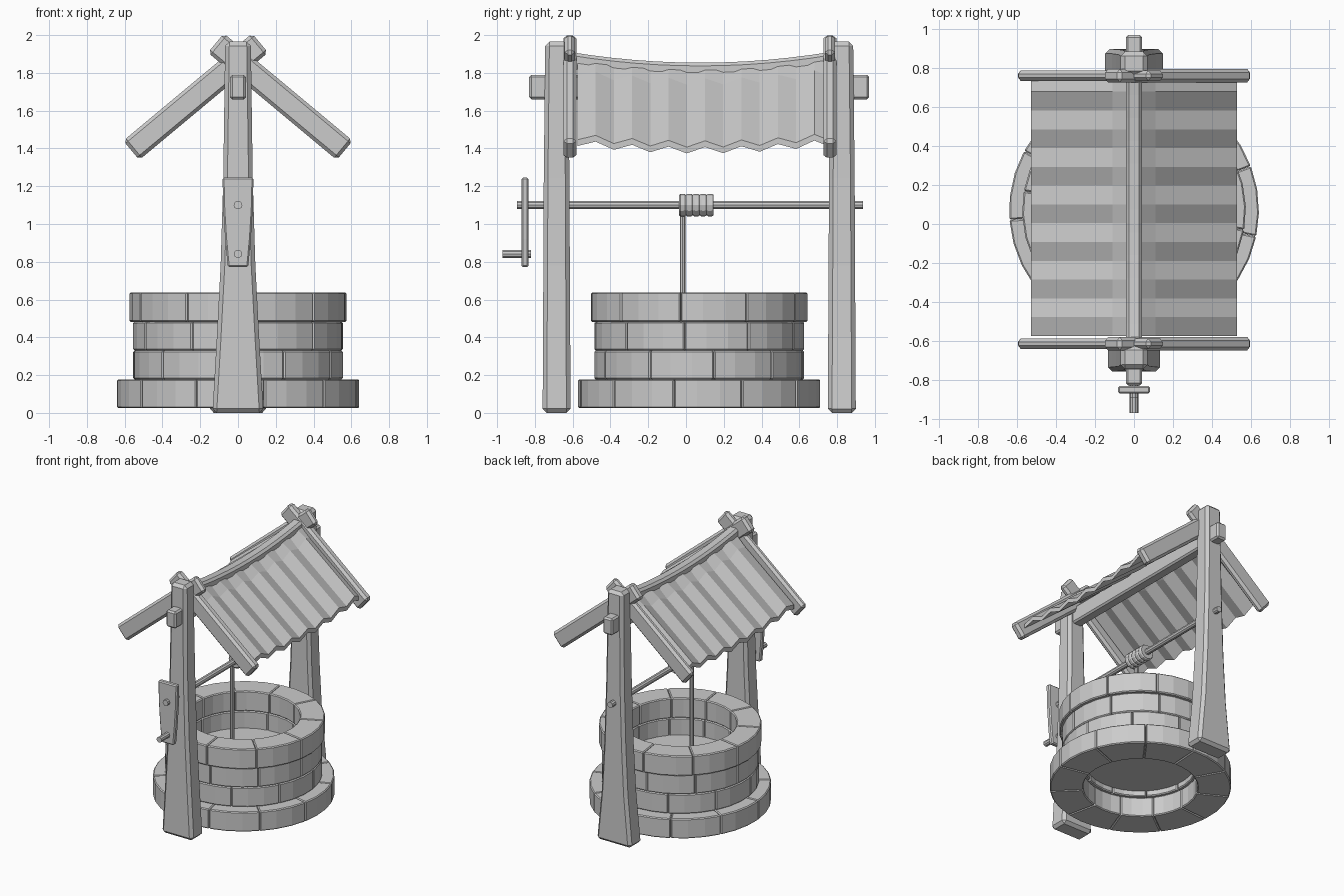
import bpy, bmesh, math
from mathutils import Vector

if "Cube" in bpy.data.objects:
    bpy.data.objects.remove(bpy.data.objects["Cube"])

YC = 0.07          # centre of the stone ring and roof along y
mat = bpy.data.materials.new("plain grey")
mat.diffuse_color = (0.6, 0.6, 0.6, 1)
mat.use_nodes = True
mat.node_tree.nodes["Principled BSDF"].inputs["Base Color"].default_value = mat.diffuse_color


def finish(name, bm, bevel=0.0):
    bmesh.ops.recalc_face_normals(bm, faces=bm.faces[:])
    me = bpy.data.meshes.new(name)
    bm.to_mesh(me)
    bm.free()
    me.materials.append(mat)
    ob = bpy.data.objects.new(name, me)
    bpy.context.collection.objects.link(ob)
    if bevel:
        m = ob.modifiers.new("bevel", 'BEVEL')
        m.width = bevel
        m.segments = 1
        m.limit_method = 'ANGLE'
        m.angle_limit = math.radians(40)
    return ob


def loft(bm, rings):
    """Skin a list of equal-length point loops and cap both ends."""
    vs = [[bm.verts.new(p) for p in r] for r in rings]
    n = len(vs[0])
    for a, b in zip(vs, vs[1:]):
        for i in range(n):
            j = (i + 1) % n
            bm.faces.new((a[i], a[j], b[j], b[i]))
    bm.faces.new(vs[0][::-1])
    bm.faces.new(vs[-1])


def rect(cx, cy, hx, hy, z):
    return [(cx - hx, cy - hy, z), (cx + hx, cy - hy, z),
            (cx + hx, cy + hy, z), (cx - hx, cy + hy, z)]


def rod(name, profile, x, z, sides=10):
    """Lathe along y from (y, radius) pairs."""
    bm = bmesh.new()
    loft(bm, [[(x + r * math.cos(2 * math.pi * i / sides), y,
                z + r * math.sin(2 * math.pi * i / sides)) for i in range(sides)]
              for y, r in profile])
    return finish(name, bm)


# stone courses, each made of separate curved blocks
def course(name, z0, z1, r_in, r_out, count, start):
    bm = bmesh.new()
    step = 2 * math.pi / count
    gap = 0.001 / r_out
    for k in range(count):
        rings = []
        for s in range(4):
            a = math.radians(start) + k * step + gap + (step - 2 * gap) * s / 3
            c, d = math.cos(a), math.sin(a)
            rings.append([(r * c, YC + r * d, z) for r, z in
                          ((r_in, z0), (r_out, z0), (r_out, z1), (r_in, z1))])
        loft(bm, rings)
    finish(name, bm, 0.007)


course("base_stones", 0.025, 0.178, 0.405, 0.642, 11, -12)
course("lower_stones", 0.178, 0.33, 0.388, 0.556, 10, 8)
course("middle_stones", 0.33, 0.482, 0.40, 0.556, 10, -8)
course("rim_stones", 0.482, 0.638, 0.40, 0.575, 10, -10)

# water filling the well
bm = bmesh.new()
loft(bm, [[(0.41 * math.cos(i * math.pi / 16), YC + 0.41 * math.sin(i * math.pi / 16), z)
           for i in range(32)] for z in (0.22, 0.35)])
finish("water", bm)

# tapered posts
for name, y, foot in (("front_post", -0.685, 0.135), ("back_post", 0.825, 0.15)):
    bm = bmesh.new()
    levels = ((0.0, foot, 0.074), (0.4, 0.112, 0.072), (0.78, 0.092, 0.07),
              (1.24, 0.078, 0.068), (1.965, 0.068, 0.06))
    loft(bm, [rect(0, y, hx, hy, z) for z, hx, hy in levels])
    finish(name, bm, 0.022)

# tie beam running through both posts
bm = bmesh.new()
loft(bm, [rect(0, YC, 0.042, 0.9, z) for z in (1.66, 1.79)])
finish("tie_beam", bm, 0.012)

# crossed rafters at both roof ends
u = Vector((0.66, 0, 0.55)).normalized()
w = Vector((-u.z, 0, u.x))
for place, y in (("front", -0.615), ("back", 0.762)):
    for side, s, t in (("left", 1, 0.027), ("right", -1, 0.034)):
        bm = bmesh.new()
        rings = []
        for p in (Vector((-0.565, 0, 1.39)), Vector((0.117, 0, 1.958))):
            ring = []
            for a, b in ((-1, -1), (1, -1), (1, 1), (-1, 1)):
                q = p + w * (0.066 * a)
                ring.append((s * q.x, y + t * b, q.z))
            rings.append(ring)
        loft(bm, rings)
        finish(f"{place}_{side}_rafter", bm, 0.018)


def sag(y):
    return 0.055 * (1 - ((y - 0.075) / 0.68) ** 2)


# corrugated, sagging roof sheets, flattening out under the ridge
ys = [-0.575 + 0.0965 * i for i in range(14)] + [0.745]
for side, s in (("left", -1), ("right", 1)):
    bm = bmesh.new()
    rings = []
    for i, y in enumerate(ys):
        wave = 0.017 if i % 2 else -0.017
        ring = []
        for x, off in ((0.0, -0.015), (0.11, -0.015), (0.53, -0.015),
                       (0.53, 0.018), (0.11, 0.018), (0.0, 0.018)):
            amp = wave * min(1, x / 0.11)
            ring.append((s * x, y, 1.878 - 0.81 * x - sag(y) * (1 - 0.4 * x) + amp + off))
        rings.append(ring)
    loft(bm, rings)
    finish(f"{side}_roof_sheet", bm)

# sagging ridge pole
bm = bmesh.new()
rings = []
for i in range(13):
    y = -0.63 + 1.41 * i / 12
    z = 1.862 - sag(y)
    rings.append([(-0.042, y, z - 0.04), (0.042, y, z - 0.04), (0.042, y, z + 0.03),
                  (0.026, y, z + 0.047), (-0.026, y, z + 0.047), (-0.042, y, z + 0.03)])
loft(bm, rings)
finish("ridge_pole", bm)

# axle, rope coil and handle
rod("axle", ((-0.895, 0.023), (0.937, 0.023)), 0, 1.10)
coil = [(-0.038, 0.052)]
for k in range(5):
    y = -0.038 + 0.0368 * k
    coil += [(y + 0.009, 0.06), (y + 0.028, 0.06), (y + 0.0368, 0.054)]
rod("rope_coil", coil, 0, 1.10, 12)
rod("crank_handle", ((-0.972, 0.022), (-0.82, 0.022)), 0, 0.842)

# hanging rope, dropping from the side of the coil
bm = bmesh.new()
loft(bm, [[(-0.037 + 0.015 * math.cos(i * math.pi / 4),
            -0.018 + 0.015 * math.sin(i * math.pi / 4), z)
           for i in range(8)] for z in (0.34, 1.09)])
finish("rope", bm)

# crank plate
bm = bmesh.new()
loft(bm, [rect(0, -0.852, hx, 0.019, z)
          for z, hx in ((0.772, 0.054), (0.92, 0.068), (1.08, 0.078), (1.245, 0.082))])
finish("crank_plate", bm, 0.008)
